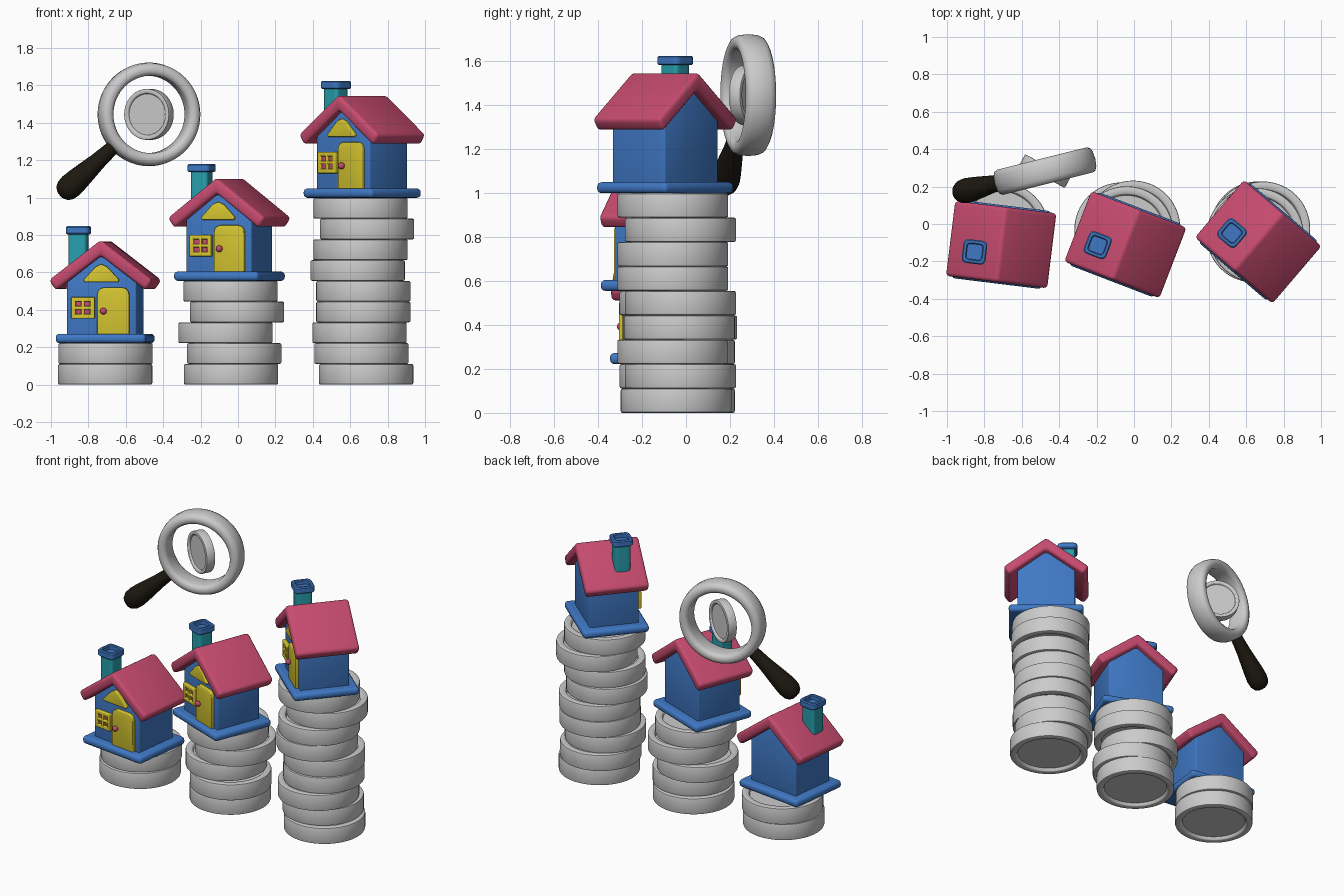
import bpy, bmesh
from math import sin, cos, pi, radians
from mathutils import Matrix, Vector

if "Cube" in bpy.data.objects:
    bpy.data.objects.remove(bpy.data.objects["Cube"])


def material(name, rgb):
    m = bpy.data.materials.new(name)
    m.diffuse_color = (*rgb, 1)
    m.use_nodes = True
    m.node_tree.nodes["Principled BSDF"].inputs["Base Color"].default_value = m.diffuse_color
    return m


RED = material("roof_red", (0.57, 0.07, 0.16))
BLUE = material("wall_blue", (0.05, 0.19, 0.56))
TEAL = material("chimney_teal", (0.02, 0.35, 0.42))
YELLOW = material("door_yellow", (0.68, 0.57, 0.03))
DARK = material("handle_dark", (0.012, 0.009, 0.005))


def finish(name, bm, mat, M):
    bmesh.ops.remove_doubles(bm, verts=bm.verts, dist=1e-5)
    bmesh.ops.recalc_face_normals(bm, faces=bm.faces)
    me = bpy.data.meshes.new(name)
    bm.to_mesh(me)
    bm.free()
    if mat:
        me.materials.append(mat)
    ob = bpy.data.objects.new(name, me)
    bpy.context.collection.objects.link(ob)
    ob.matrix_world = M
    return ob


def prism(name, pts, y0, y1, bevel, mat, M):
    """Extrude an x-z outline from y0 to y1 and round its edges."""
    bm = bmesh.new()
    f = bm.faces.new([bm.verts.new((x, y0, z)) for x, z in pts])
    ext = bmesh.ops.extrude_face_region(bm, geom=[f])["geom"]
    vs = [v for v in ext if isinstance(v, bmesh.types.BMVert)]
    bmesh.ops.translate(bm, verts=vs, vec=(0, y1 - y0, 0))
    # extruding keeps the start face when it is a lone face, so cap only if open
    bmesh.ops.holes_fill(bm, edges=[e for e in bm.edges if e.is_boundary])
    bmesh.ops.recalc_face_normals(bm, faces=bm.faces)
    bmesh.ops.bevel(bm, geom=list(bm.edges), offset=bevel, segments=3,
                    profile=0.5, affect='EDGES', clamp_overlap=True)
    return finish(name, bm, mat, M)


def box(x0, x1, z0, z1):
    return [(x0, z0), (x1, z0), (x1, z1), (x0, z1)]


def lathe(name, prof, mat, M, n=64, square=False, closed=False):
    """Spin an r-z profile about z; square=True gives a rounded-square section."""
    bm = bmesh.new()
    rings = []
    for r, z in prof:
        ring = []
        for i in range(n):
            a = 2 * pi * i / n
            k = (cos(a) ** 6 + sin(a) ** 6) ** (-1 / 6) if square else 1
            ring.append(bm.verts.new((r * k * cos(a), r * k * sin(a), z)))
        rings.append(ring)
    pairs = list(zip(rings, rings[1:])) + ([(rings[-1], rings[0])] if closed else [])
    for a, b in pairs:
        for i in range(n):
            j = (i + 1) % n
            bm.faces.new((a[i], a[j], b[j], b[i]))
    return finish(name, bm, mat, M)


# Coin: raised rim, recessed faces
R, H = 0.252, 0.111
half = [(0, H / 2 - 0.02), (0.203, H / 2 - 0.02), (0.21, H / 2 - 0.003), (0.214, H / 2),
        (R - 0.008, H / 2), (R - 0.002, H / 2 - 0.003), (R, H / 2 - 0.009)]
coin_profile = half + [(r, -z) for r, z in reversed(half)]


def coin(name, M):
    return lathe(name, coin_profile, None, M)


# Coin stacks: (x, y) of each coin from the bottom up
stacks = [
    [(-0.71, -0.04), (-0.708, -0.03)],
    [(-0.037, -0.03), (-0.02, -0.05), (-0.067, -0.03), (-0.005, -0.02), (-0.04, -0.05)],
    [(0.685, -0.045), (0.66, -0.025), (0.65, -0.06), (0.67, -0.03), (0.67, -0.025),
     (0.64, -0.06), (0.655, -0.06), (0.69, -0.025), (0.655, -0.06)],
]
for s, stack in enumerate(stacks, 1):
    for i, (x, y) in enumerate(stack):
        coin(f"stack_{s}_coin_{i + 1}", Matrix.Translation((x, y, H * (i + 0.5))))


def house(tag, M):
    p = lambda part: f"{tag}_{part}"
    # base slab, walls and roof
    prism(p("base"), box(-0.243, 0.243, 0, 0.05), -0.21, 0.21, 0.02, BLUE, M)
    prism(p("walls"), [(-0.187, 0.03), (0.187, 0.03), (0.187, 0.345), (0, 0.49), (-0.187, 0.345)],
          -0.157, 0.157, 0.008, BLUE, M)
    prism(p("roof"), [(0, 0.552), (-0.28, 0.337), (-0.242, 0.281), (0, 0.468),
                      (0.242, 0.281), (0.28, 0.337)], -0.202, 0.202, 0.02, RED, M)
    # chimney with hollow cap
    C = M @ Matrix.Translation((-0.137, -0.056, 0))
    lathe(p("chimney"), [(0, 0.38), (0.05, 0.38), (0.05, 0.59), (0, 0.59)], TEAL, C, 48, True)
    lathe(p("chimney_cap"), [(0, 0.582), (0.058, 0.582), (0.064, 0.588), (0.064, 0.619), (0.058, 0.625),
                             (0.046, 0.625), (0.041, 0.62), (0.041, 0.597), (0, 0.597)], BLUE, C, 48, True)
    # door with rounded top corners, and knob
    arc = [(0.112 + 0.038 * cos(radians(a)), 0.26 + 0.038 * sin(radians(a))) for a in (0, 30, 60, 90)]
    outline = [(-0.022, 0.045), (0.15, 0.045)] + arc + [(0.128 - x, z) for x, z in reversed(arc)]
    prism(p("door"), outline, -0.178, -0.15, 0.005, YELLOW, M)
    bm = bmesh.new()
    bmesh.ops.create_uvsphere(bm, u_segments=20, v_segments=12, radius=0.018)
    finish(p("door_knob"), bm, RED, M @ Matrix.Translation((0.013, -0.186, 0.171)))
    # window: panes behind a grid of bars
    prism(p("window_panes"), box(-0.155, -0.043, 0.138, 0.239), -0.168, -0.15, 0.003, RED, M)
    for i in range(3):
        w = 0.009 if i == 1 else 0.012
        x, z = -0.15 + 0.051 * i, 0.143 + 0.0455 * i
        prism(p(f"window_upright_{i}"), box(x - w, x + w, 0.131, 0.246), -0.18, -0.15, 0.005, YELLOW, M)
        prism(p(f"window_crossbar_{i}"), box(-0.162, -0.036, z - w, z + w), -0.18, -0.15, 0.005, YELLOW, M)
    # gable panel
    prism(p("gable_panel"), [(-0.09, 0.326), (0.09, 0.326), (0.096, 0.338), (0.03, 0.409), (0, 0.422),
                             (-0.03, 0.409), (-0.096, 0.338)], -0.178, -0.15, 0.005, YELLOW, M)


for i, (x, y, z, turn) in enumerate([(-0.71, -0.11, 2 * H, -7), (-0.046, -0.11, 5 * H, -21),
                                     (0.664, -0.095, 9 * H, -40.5)], 1):
    house(f"house_{i}", Matrix.Translation((x, y, z)) @ Matrix.Rotation(radians(turn), 4, 'Z'))

# Magnifier: open ring, tapered handle, coin floating in the middle
centre = Matrix.Translation((-0.476, 0.283, 1.445))
lens = centre @ Matrix.Rotation(radians(14), 4, 'Z')
upright = Matrix.Rotation(pi / 2, 4, 'X')
ring = [(0.207, 0.045), (0.213, 0.06), (0.228, 0.069), (0.248, 0.069), (0.264, 0.06), (0.273, 0.04)]
lathe("magnifier_ring", ring + [(0.277, 0)] + [(r, -z) for r, z in reversed(ring)], None,
      lens @ upright, 96, closed=True)
aim = Vector((-0.75, 0, -0.665)).to_track_quat('Z', 'Y').to_matrix().to_4x4()
lathe("magnifier_handle", [(0, 0.25), (0.038, 0.25), (0.04, 0.3), (0.046, 0.38), (0.056, 0.46), (0.064, 0.53),
                           (0.067, 0.575), (0.062, 0.612), (0.048, 0.637), (0.026, 0.65), (0, 0.653)],
      DARK, lens @ aim, 40)
coin("magnified_coin", centre @ Matrix.Rotation(radians(-28), 4, 'Z') @ upright @ Matrix.Scale(0.54, 4))

# Smooth shading with sharp corners kept
bpy.ops.object.select_all(action='DESELECT')
for ob in bpy.context.scene.objects:
    ob.select_set(True)
    bpy.context.view_layer.objects.active = ob
bpy.ops.object.shade_smooth_by_angle(angle=radians(38))
